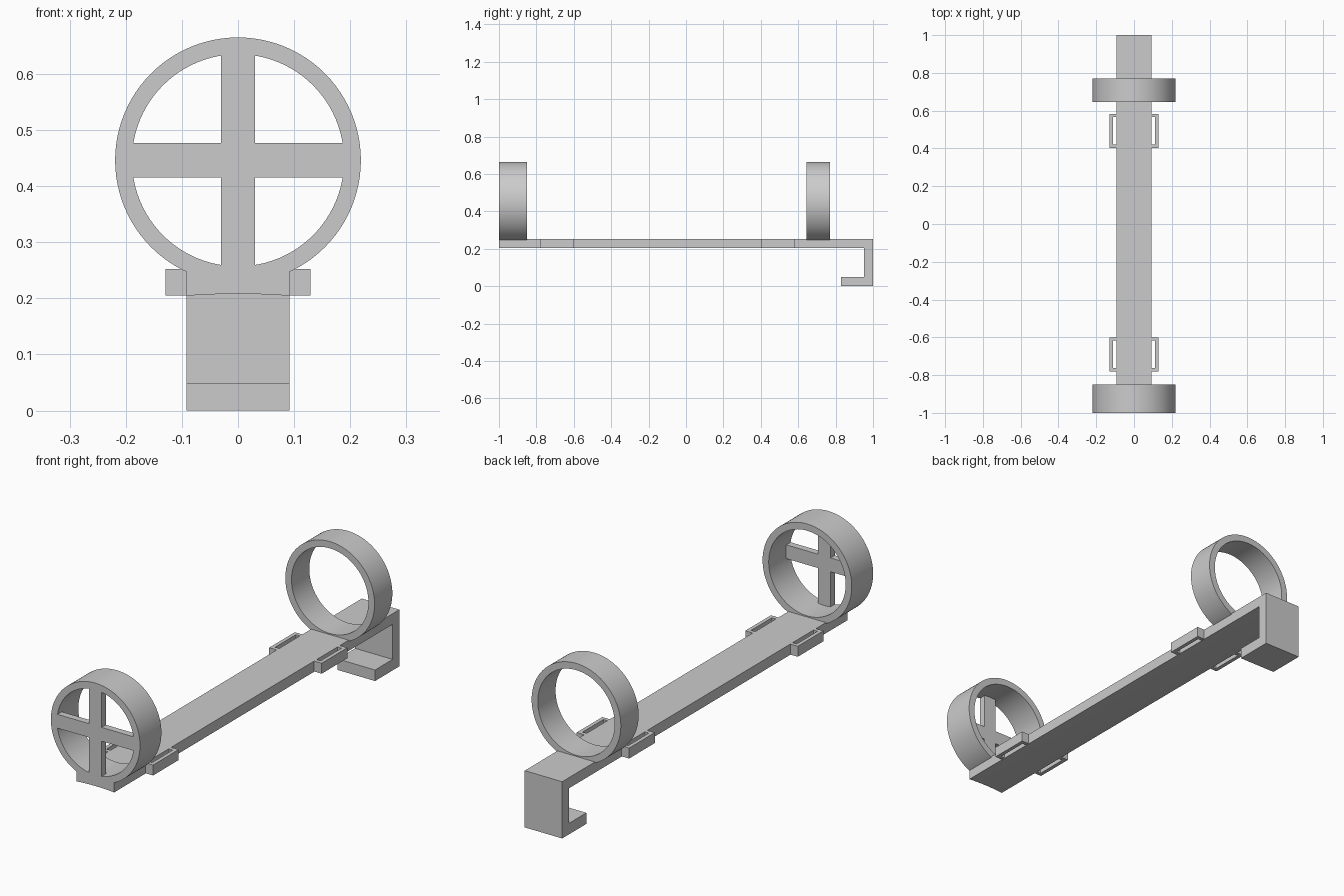
import bpy, bmesh, math
from mathutils import Matrix, Vector

cube = bpy.data.objects.get("Cube")
if cube:
    bpy.data.objects.remove(cube)

grey = bpy.data.materials.new("plain grey")
grey.use_nodes = True
grey.diffuse_color = (0.6, 0.6, 0.6, 1)
grey.node_tree.nodes["Principled BSDF"].inputs["Base Color"].default_value = (0.6, 0.6, 0.6, 1)

W = 0.092                    # half width of the bar
TOP, BOTTOM = 0.252, 0.2045  # bar top and underside
RING_Z, R_OUT, R_IN = 0.446, 0.219, 0.189


def finish(name, bm, smooth=False):
    bmesh.ops.recalc_face_normals(bm, faces=bm.faces)
    mesh = bpy.data.meshes.new(name)
    bm.to_mesh(mesh)
    bm.free()
    mesh.materials.append(grey)
    obj = bpy.data.objects.new(name, mesh)
    bpy.context.collection.objects.link(obj)
    if smooth:
        bpy.ops.object.select_all(action='DESELECT')
        obj.select_set(True)
        bpy.context.view_layer.objects.active = obj
        bpy.ops.object.shade_smooth_by_angle(angle=math.radians(30))
    return obj


def prism(name, outline, depth, smooth=False):
    """Extrude a closed outline of 3D points along a vector."""
    bm = bmesh.new()
    face = bm.faces.new([bm.verts.new(p) for p in outline])
    new = bmesh.ops.extrude_face_region(bm, geom=[face])["geom"]
    verts = [v for v in new if isinstance(v, bmesh.types.BMVert)]
    bmesh.ops.translate(bm, verts=verts, vec=Vector(depth))
    return finish(name, bm, smooth)


def ring(name, y0, y1, n=96):
    """Open tube along y: a rectangular section swept around its axis."""
    bm = bmesh.new()
    section = [(R_IN, y0), (R_OUT, y0), (R_OUT, y1), (R_IN, y1)]
    loops = []
    for i in range(n):
        a = math.tau * i / n
        loops.append([bm.verts.new((r * math.cos(a), y, RING_Z + r * math.sin(a)))
                      for r, y in section])
    for i in range(n):
        a, b = loops[i], loops[(i + 1) % n]
        for j in range(4):
            k = (j + 1) % 4
            bm.faces.new((a[j], a[k], b[k], b[j]))
    return finish(name, bm, True)


# Long bar with a faintly arched underside
steps = 16
xs = [-W + 2 * W * i / steps for i in range(steps + 1)]
arch = [(x, -1, BOTTOM + 0.0035 * (1 - (x / W) ** 2)) for x in xs]
prism("long_bar", arch + [(W, -1, TOP), (-W, -1, TOP)], (0, 1.953, 0), True)

# Hook hanging at the rear end
hook = [(0.953, TOP), (1, TOP), (1, 0), (0.83, 0), (0.83, 0.049), (0.953, 0.049)]
prism("rear_hook", [(-W, y, z) for y, z in hook], (2 * W, 0, 0))

# Two sighting rings
ring("front_ring", -1, -0.85)
ring("rear_ring", 0.645, 0.77)

# Cross-shaped spokes flush with the front ring's face
s, reach = 0.0307, 0.19
cross = [(-s, reach), (s, reach), (s, s), (reach, s), (reach, -s), (s, -s),
         (s, -reach), (-s, -reach), (-s, -s), (-reach, -s), (-reach, s), (-s, s)]
prism("front_cross", [(x, -1, RING_Z + z) for x, z in cross], (0, 0.03, 0))

# Strap loops on both edges, front and rear
wall, out = 0.017, 0.129
for place, y0, y1 in (("front", -0.78, -0.6), ("rear", 0.403, 0.583)):
    for side, sx in (("left", 1), ("right", -1)):
        loop = [(W, y0), (out, y0), (out, y1), (W, y1),
                (W, y1 - wall), (out - wall, y1 - wall),
                (out - wall, y0 + wall), (W, y0 + wall)]
        prism(f"{place}_{side}_strap_loop",
              [(sx * x, y, BOTTOM + 0.001) for x, y in loop], (0, 0, TOP - BOTTOM - 0.001))
